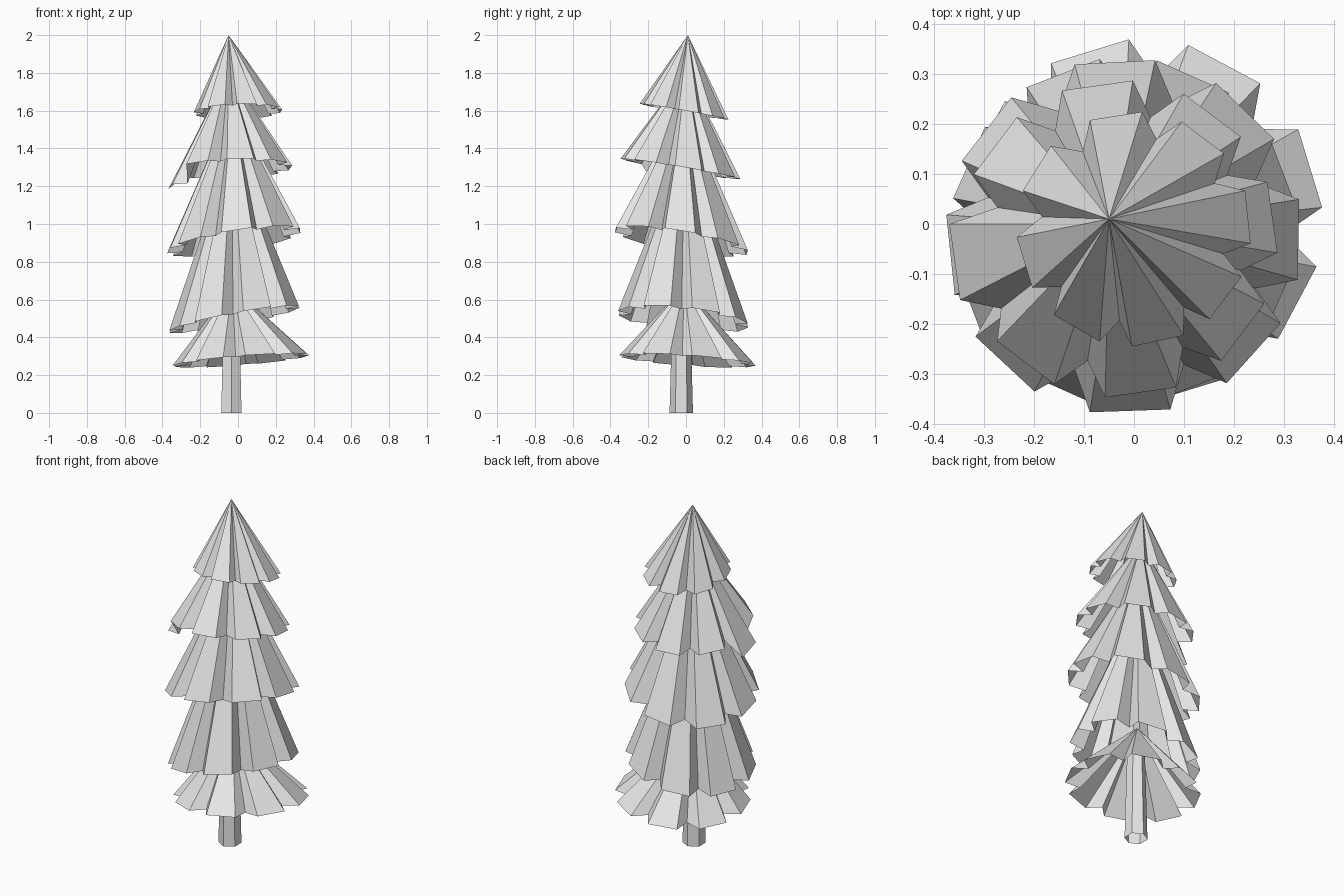
import bpy, math

cube = bpy.data.objects.get("Cube")
if cube:
    bpy.data.objects.remove(cube)

grey = bpy.data.materials.new("plain_grey")
grey.use_nodes = True
grey.diffuse_color = (0.8, 0.8, 0.8, 1)
grey.node_tree.nodes["Principled BSDF"].inputs["Base Color"].default_value = (0.8, 0.8, 0.8, 1)


def add_mesh(name, verts, faces):
    mesh = bpy.data.meshes.new(name)
    mesh.from_pydata(verts, [], faces)
    mesh.materials.append(grey)
    obj = bpy.data.objects.new(name, mesh)
    bpy.context.collection.objects.link(obj)
    return obj


def even_petals(phase, count=8):
    """Petal directions in degrees, evenly spaced."""
    return [phase + i * 360 / count for i in range(count)]


def pleated_tier(name, apex, centre, radius, height, tilt, petals, long_petal=None):
    """Open cone whose rim alternates wide petals and narrow grooves, cut by a tilted plane."""
    verts = [apex]
    for i, middle in enumerate(petals):
        following = petals[(i + 1) % len(petals)]
        half_gap = ((following - middle) % 360) / 2
        droop = 0.09 if i == long_petal else 0
        for offset, scale in ((-13, 1.0), (13, 1.0), (half_gap, 0.79)):
            angle = math.radians(middle + offset)
            reach = radius * scale + droop / 4
            x = centre[0] + reach * math.cos(angle)
            y = centre[1] + reach * math.sin(angle)
            verts.append((x, y, height + tilt[0] * x + tilt[1] * y - droop))
    count = len(verts) - 1
    faces = [(0, i + 1, (i + 1) % count + 1) for i in range(count)]
    return add_mesh(name, verts, faces)


# Foliage tiers: apex, rim centre, rim radius, rim height, rim tilt, petal directions
pleated_tier("top_foliage", (-0.05, 0.01, 2.0), (0.0, -0.01), 0.235, 1.593, (0.03, -0.18),
             [6, 53, 99, 148, 197, 240, 282, 323])
pleated_tier("upper_foliage", (-0.05, 0.0, 1.81), (-0.03, -0.03), 0.318, 1.288, (0.04, -0.17),
             even_petals(8), long_petal=4)
pleated_tier("middle_foliage", (-0.03, -0.01, 1.64), (-0.02, -0.025), 0.358, 0.908, (0.16, -0.165),
             [-1, 46, 93, 142, 186, 227, 272, 318])
pleated_tier("lower_foliage", (-0.03, -0.01, 1.42), (-0.02, -0.015), 0.348, 0.498, (0.19, -0.1),
             even_petals(66))
pleated_tier("bottom_foliage", (-0.03, -0.01, 0.67), (0.015, 0.008), 0.362, 0.277, (0.08, -0.07),
             even_petals(17))

# Six-sided open trunk with a slight taper
bpy.ops.mesh.primitive_cone_add(vertices=6, radius1=0.062, radius2=0.045, depth=0.64,
                                end_fill_type='NOTHING', location=(-0.035, -0.025, 0.32))
trunk = bpy.context.object
trunk.name = "trunk"
trunk.data.materials.append(grey)
